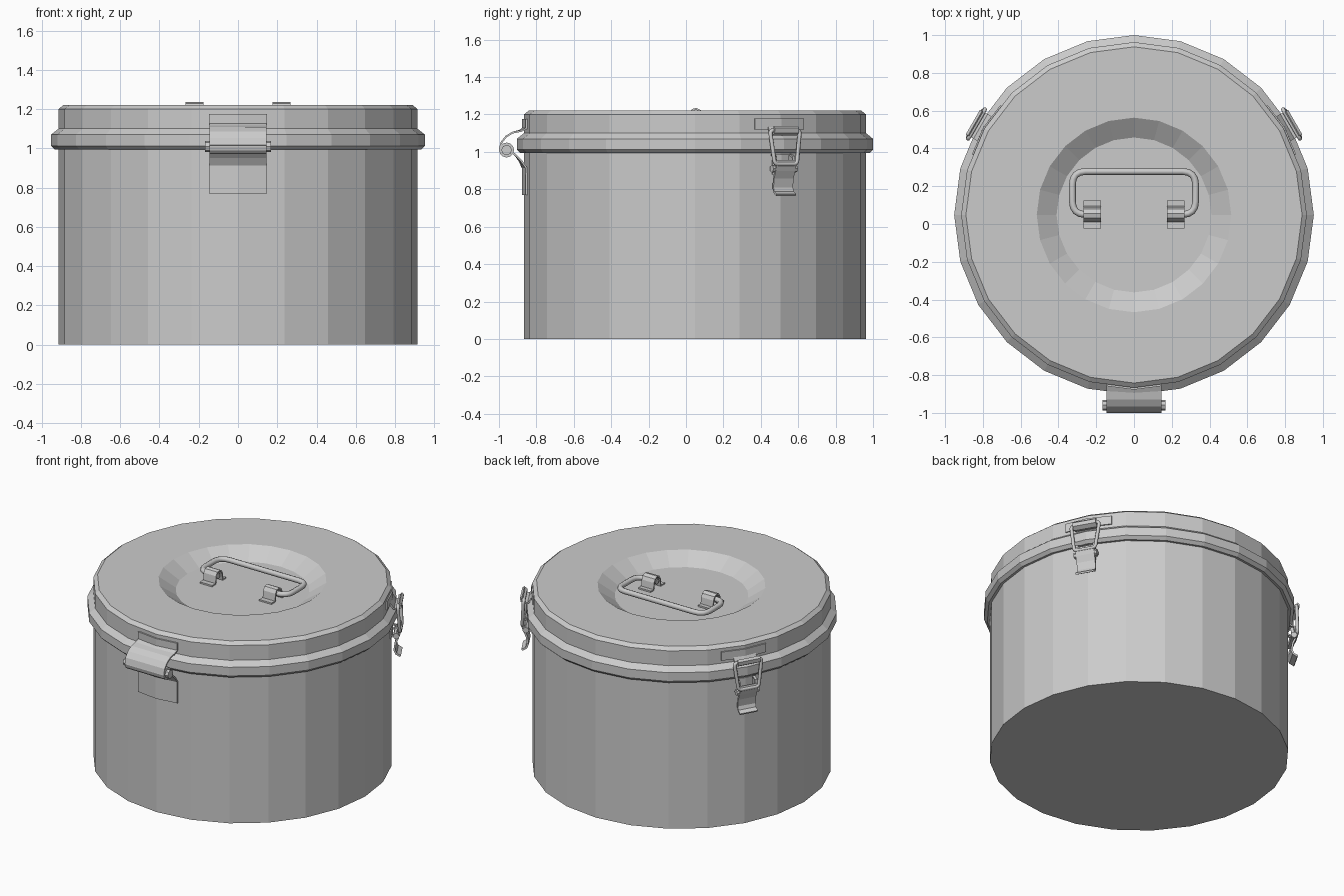
import bpy, bmesh
from math import cos, sin, pi, radians, tan
from mathutils import Matrix, Vector

if "Cube" in bpy.data.objects:
    bpy.data.objects.remove(bpy.data.objects["Cube"])

CY = 0.048            # pot axis in y
SIDES = 24
SAG = tan(pi / SIDES)  # how far a facet falls back from its corner


def finish(name, bm, thick=0):
    bmesh.ops.recalc_face_normals(bm, faces=bm.faces)
    me = bpy.data.meshes.new(name)
    bm.to_mesh(me)
    bm.free()
    ob = bpy.data.objects.new(name, me)
    bpy.context.collection.objects.link(ob)
    if thick:
        m = ob.modifiers.new("thickness", 'SOLIDIFY')
        m.thickness, m.offset = thick, 0
    return ob


def lathe(name, profile):
    """Revolve (radius, z) points; radius 0 ends close with an n-gon."""
    bm = bmesh.new()
    rings = [[bm.verts.new((r * cos(2 * pi * i / SIDES), CY + r * sin(2 * pi * i / SIDES), z))
              for i in range(SIDES)] for r, z in profile if r > 0]
    for a, b in zip(rings, rings[1:]):
        for i in range(SIDES):
            j = (i + 1) % SIDES
            bm.faces.new((a[i], a[j], b[j], b[i]))
    if profile[0][0] == 0:
        bm.faces.new(rings[0])
    if profile[-1][0] == 0:
        bm.faces.new(rings[-1])
    return finish(name, bm)


def strip(name, M, profile, half, thick=0.01):
    """Bent sheet: profile of (out, z, follows_wall), swept across -half..half."""
    bm = bmesh.new()
    rows = [[bm.verts.new(M @ Vector((t, r - abs(t) * SAG * s, z))) for t in (-half, 0, half)]
            for r, z, s in profile]
    for a, b in zip(rows, rows[1:]):
        for i in (0, 1):
            bm.faces.new((a[i], a[i + 1], b[i + 1], b[i]))
    return finish(name, bm, thick)


def pin(name, M, r, z, radius, half, segs=12):
    """Cylinder lying across the frame."""
    bm = bmesh.new()
    bmesh.ops.create_cone(bm, cap_ends=True, segments=segs, radius1=radius, radius2=radius,
                          depth=2 * half,
                          matrix=M @ Matrix.Translation((0, r, z)) @ Matrix.Rotation(pi / 2, 4, 'Y'))
    return finish(name, bm)


def wire(name, M, pts, radius, fillet, closed=False):
    """Round wire along a path with rounded corners."""
    pts = [Vector(p) for p in pts]
    n, path = len(pts), []
    for i, p in enumerate(pts):
        if not closed and i in (0, n - 1):
            path.append(p)
            continue
        a = p + (pts[i - 1] - p).normalized() * fillet
        b = p + (pts[(i + 1) % n] - p).normalized() * fillet
        for k in range(5):
            u = k / 4
            path.append(a * (1 - u) ** 2 + p * 2 * u * (1 - u) + b * u * u)
    cu = bpy.data.curves.new(name, 'CURVE')
    cu.dimensions = '3D'
    cu.bevel_depth, cu.bevel_resolution, cu.use_fill_caps = radius, 2, True
    sp = cu.splines.new('POLY')
    sp.points.add(len(path) - 1)
    for q, p in zip(sp.points, path):
        q.co = (*(M @ p), 1)
    sp.use_cyclic_u = closed
    ob = bpy.data.objects.new(name, cu)
    bpy.context.collection.objects.link(ob)
    bpy.ops.object.select_all(action='DESELECT')
    ob.select_set(True)
    bpy.context.view_layer.objects.active = ob
    bpy.ops.object.convert(target='MESH')


def wall_frame(deg):
    """Local x runs along the wall, y points outward."""
    return Matrix.Translation((0, CY, 0)) @ Matrix.Rotation(radians(deg - 90), 4, 'Z')


# pot body and lid with a rolled rim and a dished top
lathe("pot_body", [(0, 0), (0.915, 0), (0.915, 1.0)])
lathe("lid", [(0.912, 0.995), (0.932, 0.993), (0.952, 1.012), (0.952, 1.07), (0.915, 1.1),
              (0.915, 1.2), (0.89, 1.22), (0.515, 1.22), (0.41, 1.15), (0, 1.15)])

# lid handle and its two saddle clips
H = Matrix.Translation((0, 0, 1.195))
wire("lid_handle", H, [(-0.18, 0.05, 0), (-0.326, 0.05, 0), (-0.326, 0.278, 0),
                       (0.326, 0.278, 0), (0.326, 0.05, 0), (0.18, 0.05, 0)], 0.018, 0.07)
for side, x in (("left", -0.222), ("right", 0.222)):
    M = Matrix.Translation((x, 0.05, 0))
    strip(side + "_handle_clip", M,
          [(-0.075, 1.156, 0), (-0.035, 1.156, 0), (-0.028, 1.205, 0), (-0.015, 1.225, 0),
           (0.005, 1.23, 0), (0.025, 1.22, 0), (0.035, 1.2, 0), (0.042, 1.156, 0),
           (0.075, 1.156, 0)], 0.046)

# front hinge: upper leaf, knuckle, pin, lower leaf
F = wall_frame(-90)
strip("hinge_upper_leaf", F,
      [(0.92, 1.175, 1), (0.92, 1.125, 1), (0.94, 1.112, 0.5), (0.975, 1.103, 0),
       (1.01, 1.082, 0), (1.035, 1.05, 0), (1.043, 1.015, 0)], 0.146)
pin("hinge_knuckle", F, 1.007, 1.01, 0.04, 0.146)
pin("hinge_pin", F, 1.007, 1.01, 0.028, 0.168, 8)
strip("hinge_lower_leaf", F,
      [(0.98, 1.0, 0), (0.962, 0.985, 0), (0.94, 0.955, 0.5), (0.921, 0.915, 1),
       (0.92, 0.77, 1)], 0.146)

# two toggle latches near the back
for side, deg in (("right", 30), ("left", 150)):
    L = wall_frame(deg)
    n = side + "_latch_"
    strip(n + "plate", L, [(0.919, 1.178, 1), (0.919, 1.12, 1)], 0.15, 0.008)
    strip(n + "hook", L, [(0.919, 1.13, 1), (0.935, 1.095, 0), (0.955, 1.092, 0),
                          (0.978, 1.105, 0), (0.98, 1.125, 0), (0.968, 1.135, 0)], 0.075)
    wire(n + "bail", L, [(-0.092, 0.962, 1.115), (0.092, 0.962, 1.115),
                         (0.068, 0.972, 0.935), (-0.068, 0.972, 0.935)], 0.011, 0.02, True)
    strip(n + "base", L, [(0.919, 0.985, 1), (0.919, 0.88, 1)], 0.05, 0.008)
    pin(n + "pivot", L, 0.95, 0.91, 0.02, 0.075, 8)
    strip(n + "lever", L, [(0.965, 0.955, 0), (0.972, 0.93, 0), (0.962, 0.9, 0),
                           (0.945, 0.86, 0), (0.938, 0.81, 0), (0.948, 0.785, 0),
                           (0.975, 0.77, 0)], 0.06, 0.012)
    for s in (-1, 1):
        strip(n + ("lug_a" if s < 0 else "lug_b"), L @ Matrix.Translation((s * 0.056, 0, 0)),
              [(0.92, 0.9, 0), (0.96, 0.925, 0), (0.955, 0.975, 0), (0.925, 0.985, 0)], 0.008)
